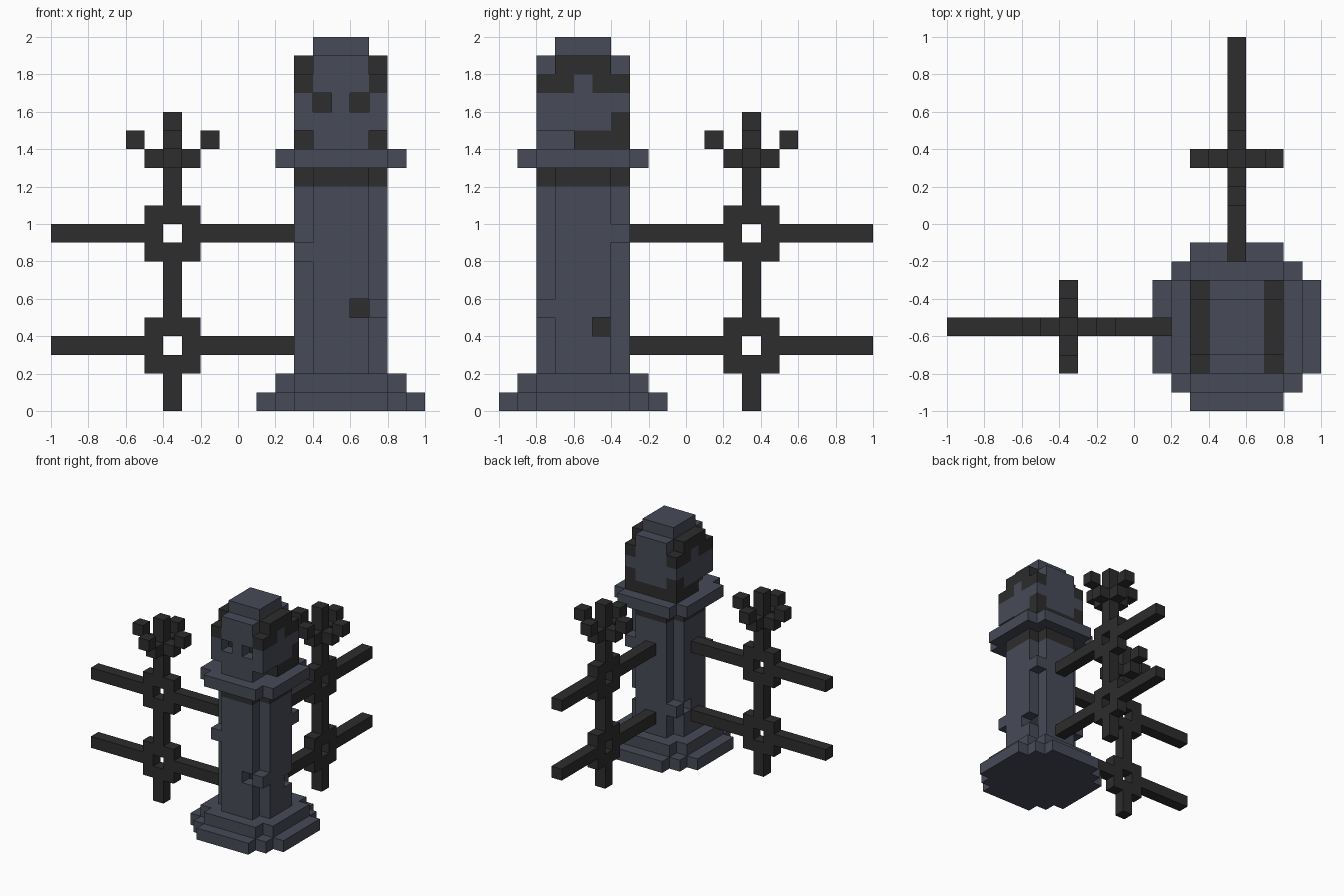
import bpy, bmesh, math
from mathutils import Vector

if "Cube" in bpy.data.objects:
    bpy.data.objects.remove(bpy.data.objects["Cube"])

U = 0.1  # block size; every coordinate below is in whole blocks


def material(name, rgb):
    m = bpy.data.materials.new(name)
    m.diffuse_color = (*rgb, 1)
    m.use_nodes = True
    m.node_tree.nodes["Principled BSDF"].inputs["Base Color"].default_value = m.diffuse_color
    return m


MATS = [material("slate stone", (0.063, 0.070, 0.095)),
        material("dark iron", (0.026, 0.026, 0.026))]
STONE, DARK = 0, 1


def fill(cells, x0, x1, y0, y1, z0, z1, colour=STONE):
    """Fill a box of blocks; colour None carves it away."""
    for x in range(x0, x1):
        for y in range(y0, y1):
            for z in range(z0, z1):
                if colour is None:
                    cells.pop((x, y, z), None)
                else:
                    cells[x, y, z] = colour


def stepped(cells, grow, z0, z1, colour=STONE):
    """Cross-shaped layer of the pillar, grown outward from the 3x5 cross."""
    g = grow
    fill(cells, 3 - g, 8 + g, -7 - g, -4 + g, z0, z1, colour)
    fill(cells, 4 - g, 7 + g, -8 - g, -3 + g, z0, z1, colour)


def build(name, cells):
    """Skin the outside of the blocks as one mesh with flat merged faces."""
    bm = bmesh.new()
    verts = {}
    for c, colour in cells.items():
        for axis in range(3):
            for s in (0, 1):
                n = list(c)
                n[axis] += 2 * s - 1
                if tuple(n) in cells:
                    continue
                a, b = (axis + 1) % 3, (axis + 2) % 3
                ring = []
                for da, db in ((0, 0), (1, 0), (1, 1), (0, 1)):
                    p = list(c)
                    p[axis] += s
                    p[a] += da
                    p[b] += db
                    p = tuple(p)
                    if p not in verts:
                        verts[p] = bm.verts.new(Vector(p) * U)
                    ring.append(verts[p])
                f = bm.faces.new(ring if s else ring[::-1])
                f.material_index = colour
    bmesh.ops.dissolve_limit(bm, angle_limit=math.radians(1), verts=bm.verts[:],
                             edges=bm.edges[:], delimit={'MATERIAL'})
    me = bpy.data.meshes.new(name)
    bm.to_mesh(me)
    bm.free()
    for m in MATS:
        me.materials.append(m)
    ob = bpy.data.objects.new(name, me)
    bpy.context.collection.objects.link(ob)
    return ob


# Pillar base: two stepped slabs
base = {}
fill(base, 1, 10, -8, -3, 0, 1)
fill(base, 3, 8, -10, -1, 0, 1)
fill(base, 2, 9, -9, -2, 0, 1)
stepped(base, 1, 1, 2)
build("pillar_base", base)

# Column: cross section, dark neck band, corner stones and missing stones
column = {}
stepped(column, 0, 2, 12)
stepped(column, 0, 12, 13, DARK)
for x, y, z in ((3, -8, 8), (7, -8, 5), (7, -4, 9), (3, -4, 4)):
    column[x, y, z] = STONE
for (x, y, z), (bx, by) in (((6, -8, 5), (6, -7)), ((7, -5, 4), (6, -5)),
                            ((3, -5, 4), (4, -5))):
    del column[x, y, z]
    column[bx, by, z] = DARK
build("column", column)

# Collar
collar = {}
stepped(collar, 1, 13, 14)
build("collar", collar)

# Carved head: jaw, skull, cap, dark patches on both sides and eye sockets
head = {}
fill(head, 4, 7, -8, -6, 14, 15)
fill(head, 3, 8, -6, -3, 14, 15, DARK)
fill(head, 3, 8, -8, -3, 15, 18)
stepped(head, 0, 18, 19)
fill(head, 4, 7, -7, -4, 19, 20)
for x in (3, 7):
    fill(head, x, x + 1, -7, -4, 18, 19, DARK)
    fill(head, x, x + 1, -8, -6, 17, 18, DARK)
    fill(head, x, x + 1, -5, -3, 17, 18, DARK)
    head[x, -4, 15] = DARK
for x in (4, 6):
    fill(head, x, x + 1, -8, -7, 16, 17, None)
    head[x, -7, 16] = DARK
build("head", head)

# Iron fence panel: rails, post, two square rings and a branching finial
fence = {}
PX, PY = -4, -6
fill(fence, PX, PX + 1, PY, PY + 1, 0, 16, DARK)
for z in (3, 9):
    fill(fence, -10, 3, PY, PY + 1, z, z + 1, DARK)
    fill(fence, PX - 1, PX + 2, PY, PY + 1, z - 1, z + 2, DARK)
    fill(fence, PX, PX + 1, PY, PY + 1, z, z + 1, None)
for dx, dy in ((1, 0), (-1, 0), (0, 1), (0, -1)):
    fence[PX + dx, PY + dy, 13] = DARK
    fence[PX + 2 * dx, PY + 2 * dy, 14] = DARK
build("left_fence", fence)

# Second panel is the first one mirrored across the diagonal
build("back_fence", {(-y - 1, -x - 1, z): c for (x, y, z), c in fence.items()})
